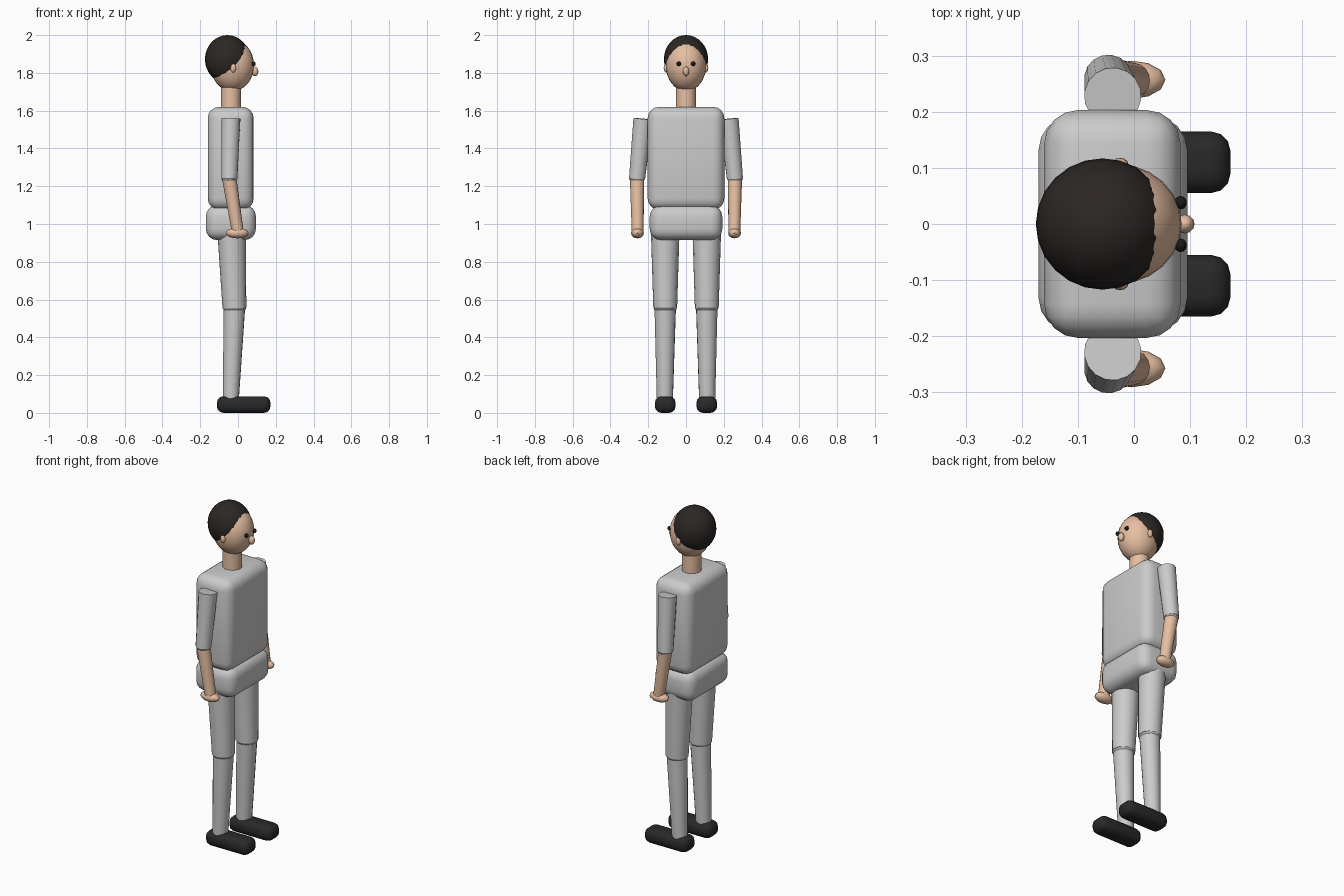
import bpy, bmesh, math
from mathutils import Vector, Matrix

if "Cube" in bpy.data.objects:
    bpy.data.objects.remove(bpy.data.objects["Cube"])


def material(name, rgb):
    m = bpy.data.materials.new(name)
    m.diffuse_color = (*rgb, 1)
    m.use_nodes = True
    m.node_tree.nodes["Principled BSDF"].inputs["Base Color"].default_value = m.diffuse_color
    return m


skin = material("skin", (0.8, 0.52, 0.36))
hair_mat = material("dark_hair", (0.025, 0.02, 0.018))
shoe_mat = material("black_shoe", (0.022, 0.022, 0.022))
eye_mat = material("black_eye", (0.01, 0.01, 0.01))


def finish(bm, name, mat=None):
    bmesh.ops.recalc_face_normals(bm, faces=bm.faces)
    me = bpy.data.meshes.new(name)
    bm.to_mesh(me)
    bm.free()
    ob = bpy.data.objects.new(name, me)
    bpy.context.collection.objects.link(ob)
    if mat:
        me.materials.append(mat)
    bpy.ops.object.select_all(action='DESELECT')
    ob.select_set(True)
    bpy.context.view_layer.objects.active = ob
    bpy.ops.object.shade_smooth_by_angle(angle=math.radians(40))
    return ob


def ellipsoid(name, centre, radii, mat=None, seg=24, rings=16):
    bm = bmesh.new()
    bmesh.ops.create_uvsphere(bm, u_segments=seg, v_segments=rings, radius=1,
                              matrix=Matrix.Translation(centre) @ Matrix.Diagonal((*radii, 1)))
    return finish(bm, name, mat)


def limb(name, a, b, r1, r2, mat=None, seg=16):
    a, b = Vector(a), Vector(b)
    d = b - a
    rot = d.to_track_quat('Z', 'Y').to_matrix().to_4x4()
    bm = bmesh.new()
    bmesh.ops.create_cone(bm, cap_ends=True, segments=seg, radius1=r1, radius2=r2,
                          depth=d.length, matrix=Matrix.Translation((a + b) / 2) @ rot)
    return finish(bm, name, mat)


def rounded_box(name, lo, hi, bevel, mat=None, segments=4):
    lo, hi = Vector(lo), Vector(hi)
    bm = bmesh.new()
    bmesh.ops.create_cube(bm, size=1, matrix=Matrix.Translation((lo + hi) / 2)
                          @ Matrix.Diagonal((*(hi - lo), 1)))
    bmesh.ops.bevel(bm, geom=bm.edges[:], offset=bevel, segments=segments,
                    profile=0.5, affect='EDGES')
    return finish(bm, name, mat)


# Trunk
rounded_box("torso", (-0.16, -0.203, 1.075), (0.083, 0.203, 1.62), 0.06)
rounded_box("pelvis", (-0.17, -0.192, 0.915), (0.095, 0.192, 1.10), 0.06)
limb("neck", (-0.037, 0, 1.58), (-0.037, 0, 1.75), 0.053, 0.053, skin, 24)

# Head: the hair is an offset ellipsoid that meets the face along a slanted hairline
ellipsoid("head", (-0.03, 0, 1.84), (0.115, 0.107, 0.137), skin)
ellipsoid("hair", (-0.056, 0, 1.872), (0.119, 0.117, 0.128), hair_mat)
ellipsoid("nose", (0.09, 0, 1.808), (0.018, 0.017, 0.025), skin, 12, 8)

for s, side in ((1, "left"), (-1, "right")):
    # Face details
    ellipsoid(side + "_eye", (0.083, s * 0.038, 1.848), (0.011, 0.012, 0.012), eye_mat, 12, 8)
    ellipsoid(side + "_ear", (-0.025, s * 0.106, 1.826), (0.015, 0.012, 0.024), skin, 12, 8)

    # Arm with a short sleeve
    elbow = (-0.046, s * 0.259, 1.24)
    limb(side + "_upper_arm", (-0.038, s * 0.228, 1.557), elbow, 0.051, 0.043)
    ellipsoid(side + "_elbow", elbow, (0.042, 0.042, 0.02), None, 16, 8)
    limb(side + "_forearm", elbow, (0.0, s * 0.256, 0.95), 0.038, 0.031, skin)
    ellipsoid(side + "_hand", (-0.004, s * 0.257, 0.952), (0.06, 0.034, 0.028), skin, 12, 8)

    # Leg
    knee = (-0.019, s * 0.11, 0.555)
    limb(side + "_thigh", (-0.035, s * 0.11, 1.0), knee, 0.077, 0.063)
    ellipsoid(side + "_knee", knee, (0.062, 0.062, 0.025), None, 16, 8)
    limb(side + "_shin", knee, (-0.038, s * 0.112, 0.075), 0.057, 0.043)

    # Shoe
    rounded_box(side + "_shoe", (-0.112, s * 0.11 - 0.055, 0.0),
                (0.172, s * 0.11 + 0.055, 0.088), 0.035, shoe_mat, 3)
